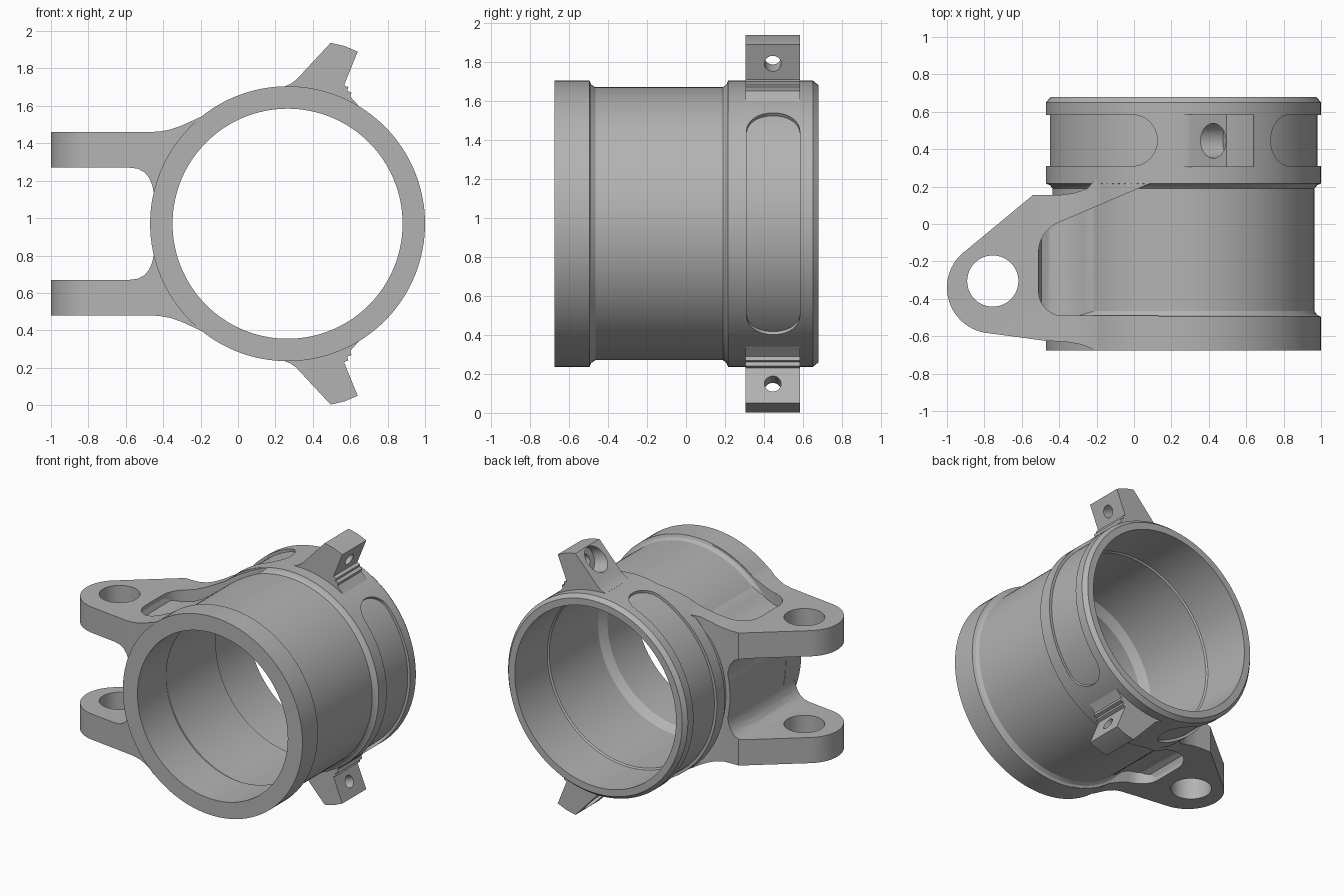
import bpy, bmesh
from math import sin, cos, radians, degrees, sqrt, atan2, pi
from mathutils import Vector, Matrix

if "Cube" in bpy.data.objects:
    bpy.data.objects.remove(bpy.data.objects["Cube"])

CX, CZ = 0.265, 0.97          # barrel axis
RIM, WAIST = 0.735, 0.70      # outer radii
CENTRE = Vector((CX, 0, CZ))
parts = []

grey = bpy.data.materials.new("cast grey")
grey.use_nodes = True
grey.diffuse_color = (0.45, 0.45, 0.45, 1)
grey.node_tree.nodes["Principled BSDF"].inputs["Base Color"].default_value = (0.45, 0.45, 0.45, 1)


def finish(bm, name):
    """Turn a bmesh in world space into an object whose origin is on the barrel axis."""
    bmesh.ops.translate(bm, verts=bm.verts, vec=-CENTRE)
    bmesh.ops.recalc_face_normals(bm, faces=bm.faces)
    mesh = bpy.data.meshes.new(name)
    bm.to_mesh(mesh)
    bm.free()
    mesh.materials.append(grey)
    obj = bpy.data.objects.new(name, mesh)
    obj.location = CENTRE
    bpy.context.scene.collection.objects.link(obj)
    return obj


def prism(name, points, low, high, axis):
    """Extrude an outline: axis 'y' takes (x, z) points, axis 'z' takes (x, y)."""
    bm = bmesh.new()
    place = (lambda p, d: (p[0], d, p[1])) if axis == "y" else (lambda p, d: (p[0], p[1], d))
    face = bm.faces.new([bm.verts.new(place(p, low)) for p in points])
    new = bmesh.ops.extrude_face_region(bm, geom=[face])["geom"]
    vec = (0, high - low, 0) if axis == "y" else (0, 0, high - low)
    bmesh.ops.translate(bm, vec=vec, verts=[v for v in new if isinstance(v, bmesh.types.BMVert)])
    return finish(bm, name)


def rod(name, start, end, radius):
    start, end = Vector(start), Vector(end)
    way = end - start
    bm = bmesh.new()
    turn = way.to_track_quat("Z", "Y").to_matrix().to_4x4()
    bmesh.ops.create_cone(bm, cap_ends=True, segments=48, radius1=radius, radius2=radius,
                          depth=way.length, matrix=Matrix.Translation((start + end) / 2) @ turn)
    return finish(bm, name)


def loft(name, sections, closed):
    """Skin (angle, [(y, radius), ...]) sections around the barrel axis."""
    bm = bmesh.new()
    rings = [[bm.verts.new((CX + r * cos(t), y, CZ + r * sin(t))) for y, r in sec]
             for t, sec in sections]
    n = len(rings[0])
    pairs = list(zip(rings, rings[1:] + rings[:1]))
    for a, b in pairs if closed else pairs[:-1]:
        for i in range(n):
            bm.faces.new((a[i], a[(i + 1) % n], b[(i + 1) % n], b[i]))
    if not closed:
        bm.faces.new(rings[0])
        bm.faces.new(rings[-1])
    return finish(bm, name)


def apply(obj, kind, **settings):
    mod = obj.modifiers.new(kind, kind)
    for key, value in settings.items():
        setattr(mod, key, value)
    bpy.context.view_layer.objects.active = obj
    bpy.ops.object.modifier_apply(modifier=mod.name)


def boolean(obj, cutter, operation="DIFFERENCE"):
    apply(obj, "BOOLEAN", operation=operation, object=cutter, solver="EXACT")
    bpy.data.objects.remove(cutter)


def mirror_down(obj):
    apply(obj, "MIRROR", use_axis=(False, False, True), use_mirror_merge=True)
    parts.append(obj)


def arc(cx, cy, r, a0, a1, steps):
    return [(cx + r * cos(radians(a0 + (a1 - a0) * i / steps)),
             cy + r * sin(radians(a0 + (a1 - a0) * i / steps))) for i in range(steps + 1)]


# Barrel: stepped sleeve turned about y
section = [(-0.675, RIM), (-0.495, RIM), (-0.487, 0.715), (-0.465, WAIST), (0.19, WAIST),
           (0.208, 0.715), (0.216, RIM), (0.65, RIM), (0.68, 0.71),
           (0.68, 0.66), (0.30, 0.66), (0.29, 0.65), (-0.28, 0.65), (-0.34, 0.615), (-0.675, 0.615)]
barrel = loft("barrel", [(2 * pi * i / 128, section) for i in range(128)], True)


# Round-ended shallow grooves on the rear band
def groove(a0, a1):
    half, floor, mid = 0.137, 0.715, 0.447
    span = radians(a1 - a0) * RIM
    ends = [half * (1 - cos(pi / 2 * i / 10)) for i in range(1, 11)]
    middle = [half + (span - 2 * half) * i / 40 for i in range(1, 40)]
    sections = []
    for s in ends + middle + [span - e for e in reversed(ends)]:
        d = half - min(s, span - s, half)
        h = sqrt(half * half - d * d)
        sections.append((radians(a0) + s / RIM, [(mid - h, floor), (mid + h, floor),
                                                 (mid + h, 0.8), (mid - h, 0.8)]))
    return loft("groove_cutter", sections, False)


boolean(barrel, groove(-50.7, 50.7))
boolean(barrel, groove(101, 259))
parts.append(barrel)

# Clevis arms: side profile trimmed to the plan outline, mirrored below
underside = (arc(CX, CZ, 0.733, 180, 167, 6)
             + [(-0.46, 1.18), (-0.475, 1.215), (-0.50, 1.245), (-0.535, 1.264), (-0.58, 1.27)])
arm_profile = (underside + [(-1.1, 1.27), (-1.1, 1.46), (-0.48, 1.46), (-0.42, 1.463),
               (-0.36, 1.474), (-0.30, 1.495), (-0.25, 1.518)]
               + arc(CX, CZ, 0.733, 128, 75, 24) + arc(CX, CZ, 0.68, 75, 180, 40))
plan = ([(0.13, 0.235), (-0.21, 0.235), (-0.25, 0.19), (-0.32, 0.165), (-0.40, 0.155), (-0.54, 0.155)]
        + arc(-0.755, -0.34, 0.245, 125, 260, 24)
        + [(-0.47, -0.625), (-0.36, -0.63), (-0.28, -0.645), (-0.22, -0.67), (0.13, -0.67)])
recess = ([(0.6, -0.49), (0.6, 0.225), (0.12, 0.225), (0.07, 0.21)]
          + arc(-0.34, -0.15, 0.17, 114, 180, 10) + arc(-0.38, -0.36, 0.13, 180, 270, 10))

arms = prism("clevis_arms", arm_profile, -0.8, 0.4, "y")
boolean(arms, prism("plan_cutter", plan, 0.5, 2.2, "z"), "INTERSECT")
boolean(arms, prism("recess_cutter", recess, 0.5, 2.2, "z"))
boolean(arms, rod("pin_cutter", (-0.755, -0.305, 1.0), (-0.755, -0.305, 1.8), 0.137))
mirror_down(arms)

# Sunken floor that blends each arm into the waist
floor_profile = (underside + [(-0.7, 1.27), (-0.7, 1.43), (-0.51, 1.43), (-0.495, 1.395),
                 (-0.45, 1.375), (-0.38, 1.38), (-0.32, 1.405), (-0.27, 1.44), (-0.22, 1.478)]
                 + arc(CX, CZ, 0.69, 132, 100, 12) + arc(CX, CZ, 0.67, 100, 180, 30))
arm_floor = prism("arm_recess_floor", floor_profile, -0.8, 0.4, "y")
boolean(arm_floor, prism("recess_cutter", recess, 0.5, 2.2, "z"), "INTERSECT")
mirror_down(arm_floor)

# Bolt ears with a through hole and a spot face on the sloping side
ear_profile = [(0.25, 1.67), (0.25, 1.705), (0.28, 1.717), (0.31, 1.738), (0.495, 1.937),
               (0.57, 1.92), (0.64, 1.89), (0.567, 1.71), (0.59, 1.70), (0.583, 1.68),
               (0.607, 1.672), (0.60, 1.65), (0.645, 1.60), (0.62, 1.58)]
ears = prism("bolt_ears", ear_profile, 0.305, 0.585, "y")
face_point = Vector((0.602, 0.445, 1.79))
axis = Vector((-0.93, 0, 0.365))
boolean(ears, rod("bolt_cutter", face_point - axis * 0.1, face_point + axis * 0.4, 0.043))
boolean(ears, rod("spot_cutter", face_point + axis * 0.1, face_point + axis * 0.5, 0.093))
mirror_down(ears)

# Smooth curved faces, keep machined edges sharp
bpy.ops.object.select_all(action="DESELECT")
for part in parts:
    part.select_set(True)
bpy.context.view_layer.objects.active = parts[0]
bpy.ops.object.shade_smooth_by_angle(angle=radians(30))
